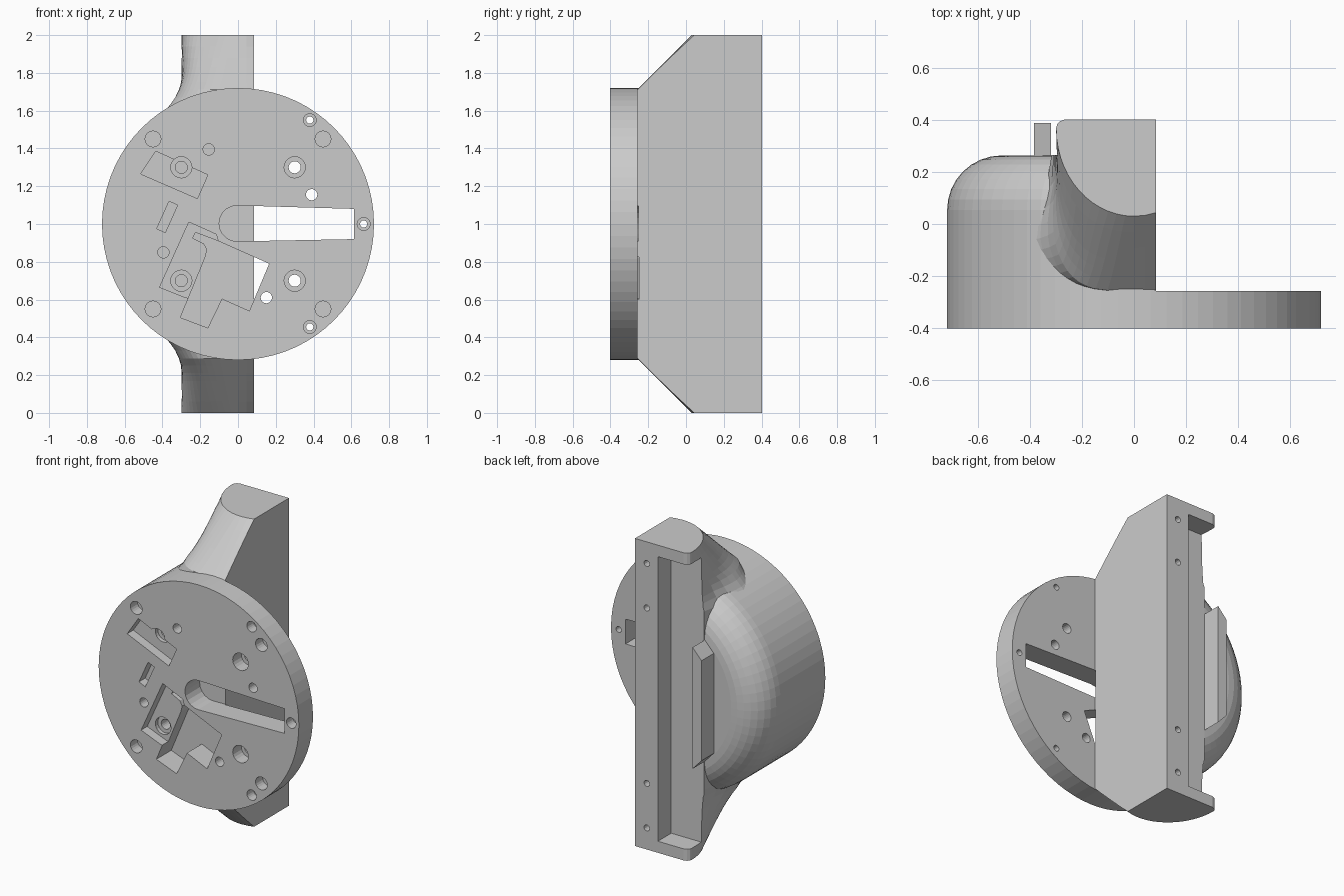
import bpy, bmesh
from math import sin, cos, pi, sqrt

if "Cube" in bpy.data.objects:
    bpy.data.objects.remove(bpy.data.objects["Cube"])

FRONT, PLATE_BACK, BACK = -0.403, -0.258, 0.403


def make_object(name, bm):
    bmesh.ops.recalc_face_normals(bm, faces=bm.faces)
    me = bpy.data.meshes.new(name)
    bm.to_mesh(me)
    bm.free()
    ob = bpy.data.objects.new(name, me)
    bpy.context.collection.objects.link(ob)
    return ob


def loft(name, rings):
    # closed solid through a list of equal-length rings
    bm = bmesh.new()
    vs = [[bm.verts.new(p) for p in r] for r in rings]
    n = len(rings[0])
    for a, b in zip(vs, vs[1:]):
        for i in range(n):
            j = (i + 1) % n
            bm.faces.new((a[i], a[j], b[j], b[i]))
    bm.faces.new(vs[0])
    bm.faces.new(vs[-1])
    return make_object(name, bm)


def prism(name, pts, y0, y1):
    # x-z outline extruded along y
    return loft(name, [[(x, y, z) for x, z in pts] for y in (y0, y1)])


def circle(x, z, r, n=20):
    return [(x + r * cos(2 * pi * i / n), z + r * sin(2 * pi * i / n)) for i in range(n)]


def boolean(ob, other, op='DIFFERENCE'):
    m = ob.modifiers.new(op, 'BOOLEAN')
    m.operation, m.solver, m.object = op, 'EXACT', other
    bpy.context.view_layer.objects.active = ob
    bpy.ops.object.modifier_apply(modifier=m.name)
    bpy.data.objects.remove(other, do_unlink=True)


# Round plate and rounded dome behind it
R, top, f = 0.72, 0.264, 0.21
profile = [(R, FRONT), (R, PLATE_BACK)]
profile += [(R - f + f * cos(a), top - f + f * sin(a)) for a in [i * pi / 16 for i in range(9)]]
body = loft("mount_body", [[(x, y, z) for x, z in circle(0, 1, r, 72)] for r, y in profile])


# Upright column whose left side flares into the dome
def column_ring(z):
    d = min(z, 2 - z)
    yf = max(0.03 - d, PLATE_BACK - 0.003)
    n = 2 + 2.5 * min(d / 0.42, 1)
    flare = 0.13 * min(max((d - 0.1) / 0.32, 0), 1) ** 2.7
    h = 0.37 - yf
    pts = [(0.14, BACK), (-0.265, BACK), (-0.285, 0.396), (-0.296, 0.384)]
    for i in range(15):
        a = i * pi / 28
        x = -0.30 * abs(cos(a)) ** (2 / n) if i < 14 else 0
        y = 0.37 - h * sin(a) ** (2 / n)
        t = min(max((0.27 - y) / 0.37, 0), 1)
        w = t * t * (3 - 2 * t)
        pts.append((x * (1 + flare * w / 0.30), y))
    for x in (0.045, 0.085, 0.14):
        pts.append((x, 0.37 - h * (1 - (x / 0.30) ** n) ** (1 / n)))
    return [(x, y, z) for x, y in pts]


ds = [0, 0.06, 0.12, 0.17, 0.21, 0.25, 0.288, 0.33, 0.37, 0.42]
zs = ds + [2 - d for d in reversed(ds)]
boolean(body, loft("column", [column_ring(z) for z in zs]), 'UNION')

# Flat right side of the column, and the open recess along its back
cuts = [([(0.085, -0.2), (1, -0.2), (1, 2.2), (0.085, 2.2)], PLATE_BACK, 0.7),
        ([(-0.6, 0.075), (-0.08, 0.075), (-0.08, 1.925), (-0.6, 1.925)], 0.266, 0.6)]

# Screw holes in the back strip
for z in (0.14, 0.43, 1.57, 1.86):
    cuts.append((circle(0.0, z, 0.02, 12), 0.3, 0.6))

# Front slot with one round end
slot = [(-0.005 - 0.095 * sin(a), 1.003 + 0.095 * cos(a)) for a in [i * pi / 10 for i in range(11)]]
cuts.append((slot + [(0.615, 0.92), (0.615, 1.08)], -0.6, PLATE_BACK + 0.006))

# Angled pockets in the front face
cuts += [
    ([(-0.435, 1.385), (-0.16, 1.26), (-0.215, 1.135), (-0.515, 1.265)], -0.6, -0.34),
    ([(-0.365, 1.12), (-0.32, 1.10), (-0.385, 0.955), (-0.43, 0.975)], -0.6, -0.34),
    ([(-0.26, 1.01), (-0.115, 0.945), (-0.105, 0.91), (0, 0.863), (-0.15, 0.6),
      (-0.275, 0.61), (-0.415, 0.665)], -0.6, -0.34),
    ([(-0.24, 0.925), (-0.225, 0.955), (-0.105, 0.91), (0.165, 0.79), (0.06, 0.54),
      (-0.085, 0.605), (-0.16, 0.45), (-0.305, 0.505), (-0.175, 0.82), (-0.163, 0.865),
      (-0.18, 0.895)], -0.6, -0.25),
]

# Round holes: blind corners, counterbored bolts, rim screws, pins
for sx in (-1, 1):
    for sz in (-1, 1):
        cuts.append((circle(0.45 * sx, 1 + 0.45 * sz, 0.042), -0.6, -0.33))
        cuts.append((circle(0.3 * sx, 1 + 0.3 * sz, 0.056), -0.6, -0.315))
        cuts.append((circle(0.3 * sx, 1 + 0.3 * sz, 0.032), -0.6, -0.2))
for x, z in ((0.38, 1.55), (0.38, 0.455), (0.665, 1.0)):
    cuts.append((circle(x, z, 0.034), -0.6, -0.335))
    cuts.append((circle(x, z, 0.019), -0.6, -0.2))
for x, z in ((0.39, 1.155), (0.15, 0.61), (-0.155, 1.395), (-0.395, 0.85)):
    cuts.append((circle(x, z, 0.03), -0.6, -0.2 if x > 0 else -0.33))

for pts, y0, y1 in cuts:
    boolean(body, prism("cutter", pts, y0, y1))

# Locating tab behind the dome
prism("back_tab", [(-0.32, 0.605), (-0.32, 1.395), (-0.385, 1.325), (-0.385, 0.675)], 0.25, 0.39)
